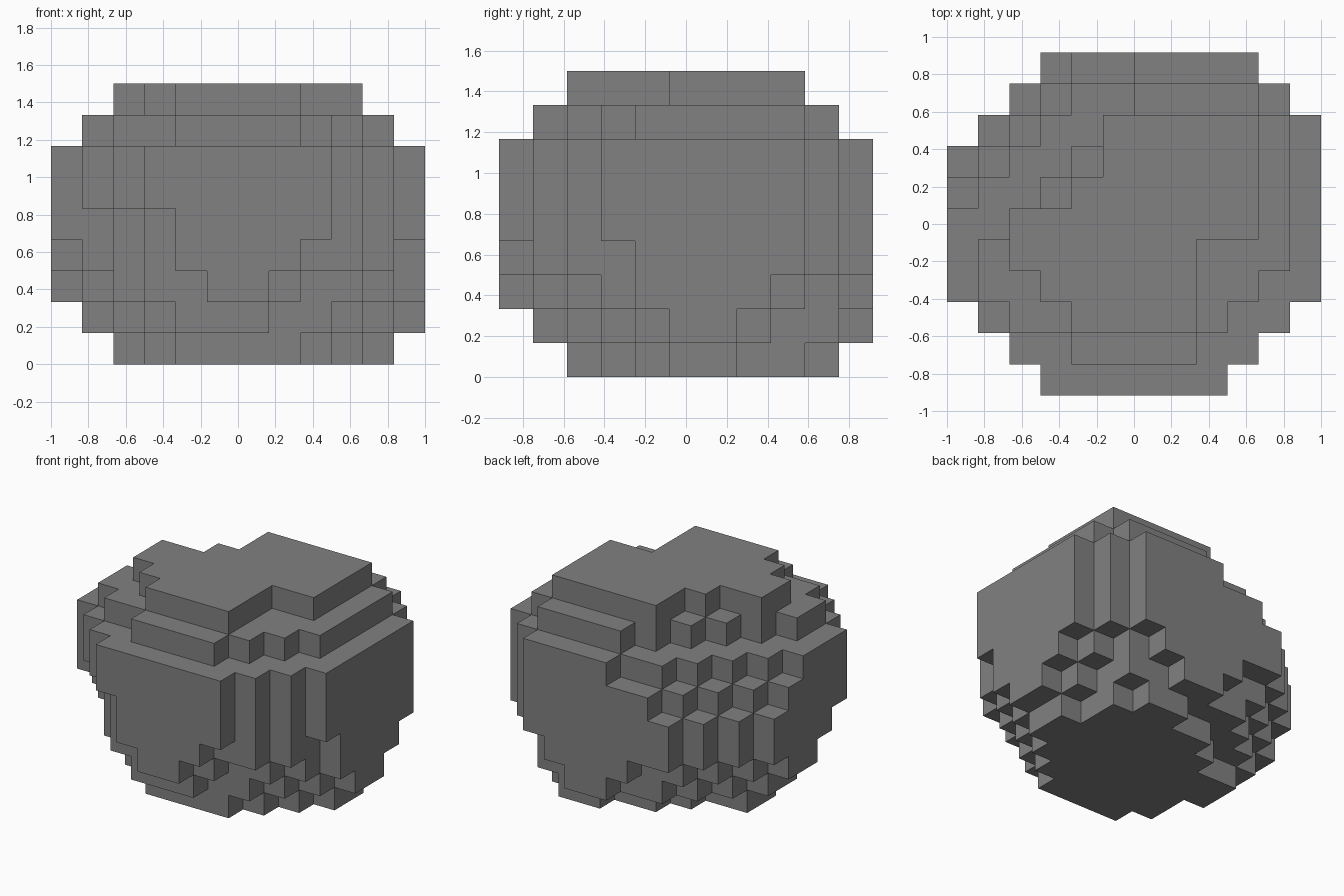
import bpy
import bmesh
from mathutils import Vector

cube = bpy.data.objects.get("Cube")
if cube:
    bpy.data.objects.remove(cube, do_unlink=True)

CELL = 1 / 6
COLUMNS, ROWS = 12, 11

# Each layer, bottom to top: column range, row range,
# stepped corner cuts (front -x, front +x, back -x, back +x),
# and single blocks that break the regular steps
LAYERS = [
    ((2, 10), (2, 9), (2, 3, 3, 2), [(2, 4), (5, 9), (6, 9), (4, 8), (3, 7), (10, 7)]),
    ((1, 11), (1, 10), (3, 4, 4, 4), [(1, 4), (7, 1), (5, 10), (9, 9)]),
    ((0, 11), (0, 10), (5, 4, 4, 3), [(3, 1), (2, 2), (7, 0), (8, 1), (4, 10)]),
    ((0, 11), (0, 10), (4, 3, 3, 2), [(8, 0), (11, 3)]),
    ((0, 11), (0, 10), (4, 3, 3, 2), [(0, 3)]),
    ((0, 11), (0, 10), (3, 3, 4, 2), []),
    ((0, 11), (0, 10), (3, 3, 5, 2), [(5, 10)]),
    ((1, 10), (1, 9), (2, 3, 5, 1), [(3, 1)]),
    ((2, 9), (2, 8), (2, 2, 3, 0), [(8, 3), (8, 4), (9, 4), (4, 7), (3, 6)]),
]


def layer_cells(columns, rows, cuts, odd_blocks):
    """Blocks of one layer: a rectangle with stepped corners."""
    (left, right), (front, back) = columns, rows
    cells = set()
    for i in range(left, right + 1):
        for j in range(front, back + 1):
            steps = [a + b for b in (j - front, back - j)
                     for a in (i - left, right - i)]
            if all(step >= cut for step, cut in zip(steps, cuts)):
                cells.add((i, j))
    return cells ^ set(odd_blocks)


def add_material(name, colour):
    mat = bpy.data.materials.new(name)
    mat.use_nodes = True
    mat.diffuse_color = colour
    for node in mat.node_tree.nodes:
        if node.type == 'BSDF_PRINCIPLED':
            node.inputs["Base Color"].default_value = colour
    return mat


# Collect the blocks of the boulder
blocks = {(i, j, k) for k, layer in enumerate(LAYERS)
          for i, j in layer_cells(*layer)}

# Keep only the outer block faces
bm = bmesh.new()
origin = Vector((-COLUMNS / 2, -ROWS / 2, 0))
for block in blocks:
    for axis in range(3):
        for side in (-1, 1):
            neighbour = list(block)
            neighbour[axis] += side
            if tuple(neighbour) in blocks:
                continue
            normal, u, v = Vector(), Vector(), Vector()
            normal[axis] = side
            u[(axis + 1) % 3] = side
            v[(axis + 2) % 3] = 1
            centre = Vector(block) + Vector((0.5, 0.5, 0.5)) + normal / 2
            ring = (-u - v, u - v, u + v, v - u)
            bm.faces.new([bm.verts.new((centre + c / 2 + origin) * CELL)
                          for c in ring])
bmesh.ops.remove_doubles(bm, verts=bm.verts, dist=CELL / 100)

mesh = bpy.data.meshes.new("boulder")
bm.to_mesh(mesh)
bm.free()
mesh.materials.append(add_material("stone grey", (0.22, 0.22, 0.22, 1)))
boulder = bpy.data.objects.new("boulder", mesh)
bpy.context.collection.objects.link(boulder)
